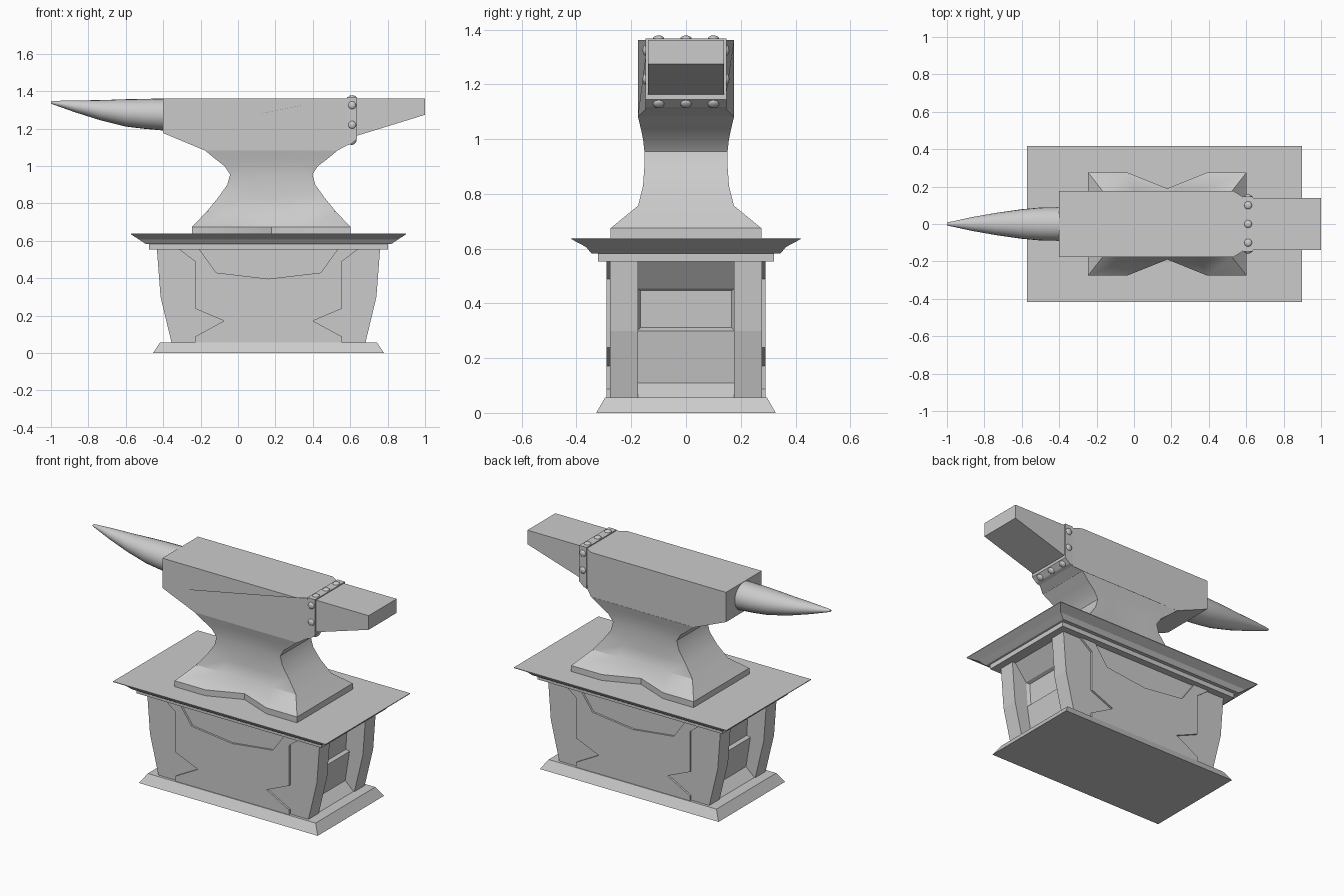
import bpy, bmesh, math
from mathutils import Vector

if "Cube" in bpy.data.objects:
    bpy.data.objects.remove(bpy.data.objects["Cube"])

CX = 0.163   # centre of the pedestal
AX = 0.178   # centre of the anvil waist


def finish(name, bm, smooth=None):
    bmesh.ops.recalc_face_normals(bm, faces=bm.faces[:])
    me = bpy.data.meshes.new(name)
    bm.to_mesh(me)
    bm.free()
    ob = bpy.data.objects.new(name, me)
    bpy.context.collection.objects.link(ob)
    if smooth:
        bpy.ops.object.select_all(action='DESELECT')
        ob.select_set(True)
        bpy.context.view_layer.objects.active = ob
        bpy.ops.object.shade_smooth_by_angle(angle=math.radians(smooth))
    return ob


def loft(name, rings, smooth=None):
    """Skin equal-length rings of points and cap both ends."""
    bm = bmesh.new()
    vs = [[bm.verts.new(p) for p in r] for r in rings]
    n = len(vs[0])
    for a, b in zip(vs, vs[1:]):
        for i in range(n):
            j = (i + 1) % n
            bm.faces.new((a[i], a[j], b[j], b[i]))
    bm.faces.new(vs[0][::-1])
    bm.faces.new(vs[-1])
    return finish(name, bm, smooth)


def prism(name, xz, y0, y1):
    return loft(name, [[(x, y, z) for x, z in xz] for y in (y0, y1)])


def rect(cx, hx, hy, z):
    return [(cx - hx, -hy, z), (cx + hx, -hy, z), (cx + hx, hy, z), (cx - hx, hy, z)]


def mirrored(half, cx):
    """Right half profile (offset, z) -> full closed outline."""
    return [(cx + x, z) for x, z in half] + [(cx - x, z) for x, z in reversed(half) if x > 0]


# Plinth and table top
loft("plinth", [rect(CX, .618, .328, 0), rect(CX, .58, .295, .057)])
loft("table_top", [rect(CX, hx, hy, z) for hx, hy, z in (
    (.64, .322, .553), (.64, .322, .582), (.655, .345, .582),
    (.69, .365, .606), (.735, .418, .634), (.735, .418, .638))])

# Pedestal: outer slabs, raised panels with notched outlines
slab = mirrored([(.517, .05), (.577, .30), (.597, .56)], CX)
panel = mirrored([(.393, .05), (.393, .088), (.238, .172), (.393, .238), (.393, .49),
                  (.485, .56), (.373, .56), (.28, .43), (0, .397)], CX)
for side, s in (("front", -1), ("back", 1)):
    prism(side + "_slab", slab, s * .176, s * .278)
    prism(side + "_panel", panel, s * .27, s * .29)

# Recessed core with a sunken window at each end
core = prism("pedestal_core", mirrored(
    [(.52, .05), (.455, .11), (.485, .30), (.495, .455), (.58, .56)], CX), -.177, .177)
bm = bmesh.new()
bm.from_mesh(core.data)
bm.normal_update()
ends = [f for f in bm.faces
        if abs(f.normal.x) > .9 and .35 < f.calc_center_median().z < .4]
bmesh.ops.inset_individual(bm, faces=ends, thickness=.014, depth=-.02)
bm.to_mesh(core.data)
bm.free()


# Anvil foot and waist: pinched sections (half x, corner y, middle y, z)
def waist_ring(hx, hy, my, z):
    top = [(-1, hy), (-.5, hy), (0, my), (.5, hy), (1, hy)]
    return [(AX + f * hx, -y, z) for f, y in top] + \
           [(AX + f * hx, y, z) for f, y in reversed(top)]


loft("anvil_waist", [waist_ring(*r) for r in (
    (.423, .275, .19, .63), (.423, .275, .19, .675), (.345, .175, .158, .757),
    (.285, .157, .15, .83), (.235, .152, .148, .90), (.22, .152, .148, .955),
    (.25, .157, .153, 1.0), (.30, .165, .162, 1.038), (.355, .176, .176, 1.084))], 35)

# Anvil body with its right end tapering to the collar
body = [(-.4, 1.362), (-.4, 1.176), (AX - .355, 1.083), (AX + .355, 1.083),
        (.59, 1.115), (.59, 1.362), (.533, 1.362)]
loft("anvil_body", [[(x, s * (.14 if x > .55 else .176), z) for x, z in body]
                    for s in (-1, 1)])

# Collar and heel
prism("collar", [(.583, 1.368), (.583, 1.11), (.605, 1.118), (.636, 1.145), (.636, 1.368)],
      -.148, .148)
prism("heel", [(.6, 1.362), (.6, 1.155), (.64, 1.163), (1.0, 1.274), (1.0, 1.362)],
      -.138, .138)

# Horn (x, centre z, half height, half width)
N = 24
horn = []
for x, zc, rz, ry in ((-.39, 1.275, .086, .09), (-.5, 1.279, .080, .088), (-.6, 1.284, .073, .079),
                      (-.74, 1.299, .053, .059), (-.87, 1.319, .032, .036),
                      (-.985, 1.338, .010, .011), (-1, 1.34, .006, .007)):
    horn.append([(x, ry * math.cos(2 * math.pi * i / N), zc + rz * math.sin(2 * math.pi * i / N))
                 for i in range(N)])
loft("horn", horn, 40)

# Rivets around the collar
spots = []
for y in (-.1, 0, .1):
    spots.append(((.61, y, 1.367), (0, 0, 1)))
    spots.append(((.617, y, 1.129), (.65, 0, -.75)))
for s in (-1, 1):
    for z in (1.325, 1.22):
        spots.append(((.61, s * .147, z), (0, s, 0)))
for i, (p, n) in enumerate(spots):
    bm = bmesh.new()
    bmesh.ops.create_uvsphere(bm, u_segments=16, v_segments=8, radius=.021)
    ob = finish("rivet_%02d" % i, bm, 60)
    ob.location = p
    ob.scale = (1, 1, .55)
    ob.rotation_euler = Vector(n).to_track_quat('Z', 'Y').to_euler()
